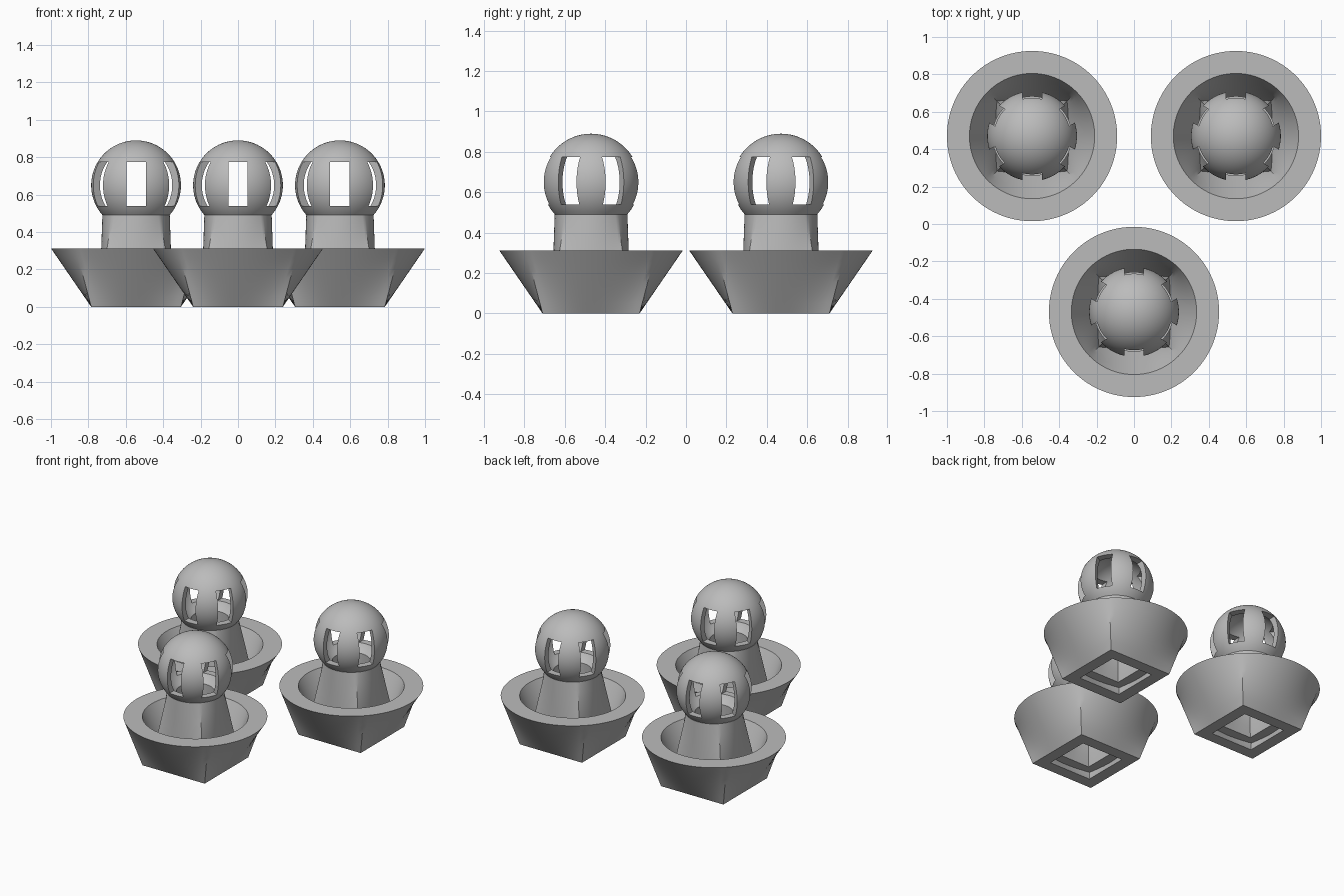
import bpy, bmesh, math
from mathutils import Matrix

if "Cube" in bpy.data.objects:
    bpy.data.objects.remove(bpy.data.objects["Cube"])

SEG = 96
ROWS = 6
CENTRES = [(-0.545, 0.47), (0.545, 0.47), (0.0, -0.47)]

grey = bpy.data.materials.new("plain grey")
grey.diffuse_color = (0.5, 0.5, 0.5, 1)
grey.use_nodes = True
grey.node_tree.nodes["Principled BSDF"].inputs["Base Color"].default_value = grey.diffuse_color


def finish(bm, name):
    bmesh.ops.remove_doubles(bm, verts=bm.verts, dist=1e-5)
    bmesh.ops.recalc_face_normals(bm, faces=bm.faces)
    mesh = bpy.data.meshes.new(name)
    bm.to_mesh(mesh)
    bm.free()
    mesh.materials.append(grey)
    obj = bpy.data.objects.new(name, mesh)
    bpy.context.collection.objects.link(obj)
    return obj


def smooth(obj, angle=30):
    bpy.ops.object.select_all(action='DESELECT')
    obj.select_set(True)
    bpy.context.view_layer.objects.active = obj
    bpy.ops.object.shade_smooth_by_angle(angle=math.radians(angle))


def bridge(bm, a, b):
    for i in range(SEG):
        j = (i + 1) % SEG
        bm.faces.new((a[i], a[j], b[j], b[i]))


def loft_wall(bm, half, radius, z0, z1):
    """Rings blending from a square at z0 to a circle at z1."""
    rings = []
    for k in range(ROWS + 1):
        t = k / ROWS
        ring = []
        for i in range(SEG):
            a = 2 * math.pi * i / SEG
            c, s = math.cos(a), math.sin(a)
            r = (1 - t) * half / max(abs(c), abs(s)) + t * radius
            ring.append(bm.verts.new((r * c, r * s, z0 + t * (z1 - z0))))
        rings.append(ring)
    for a, b in zip(rings, rings[1:]):
        bridge(bm, a, b)
    return rings[0], rings[-1]


def square_to_round_tube(name, outer, inner, z0, z1):
    bm = bmesh.new()
    out_low, out_top = loft_wall(bm, *outer, z0, z1)
    in_low, in_top = loft_wall(bm, *inner, z0, z1)
    bridge(bm, out_low, in_low)
    bridge(bm, out_top, in_top)
    obj = finish(bm, name)
    smooth(obj)
    return obj


# Flared pot and hollow stem, both square below and round above
pot = square_to_round_tube("pot", (0.24, 0.455), (0.16, 0.335), 0.0, 0.313)
stem = square_to_round_tube("stem", (0.195, 0.18), (0.125, 0.12), 0.06, 0.49)

# Hollow ball, cut open where it meets the stem
ZC, R_OUT, R_IN, Z_CUT = 0.65, 0.24, 0.2, 0.49


def arc(radius, n=32):
    low = math.asin((Z_CUT - ZC) / radius)
    angles = [low + (math.pi / 2 - low) * i / n for i in range(n + 1)]
    return [(radius * math.cos(a), 0, ZC + radius * math.sin(a)) for a in angles]


bm = bmesh.new()
profile = [bm.verts.new(p) for p in arc(R_OUT)[::-1] + arc(R_IN)]
edges = [bm.edges.new(pair) for pair in zip(profile, profile[1:])]
bmesh.ops.spin(bm, geom=profile + edges, cent=(0, 0, 0), axis=(0, 0, 1),
               angle=2 * math.pi, steps=SEG, use_merge=True)
ball = finish(bm, "ball")

# Six windows from three straight slots through the ball
cutters = []
for deg in (30, 90, 150):
    bm = bmesh.new()
    bmesh.ops.create_cube(bm, size=1, matrix=Matrix.Translation((0, 0, 0.658))
                          @ Matrix.Rotation(math.radians(deg), 4, 'Z')
                          @ Matrix.Diagonal((0.6, 0.104, 0.235, 1)))
    cutter = finish(bm, "window_cutter")
    cutter.hide_render = True
    cutters.append(cutter)
    mod = ball.modifiers.new("window", 'BOOLEAN')
    mod.operation = 'DIFFERENCE'
    mod.solver = 'EXACT'
    mod.object = cutter
bpy.context.view_layer.objects.active = ball
for mod in list(ball.modifiers):
    bpy.ops.object.modifier_apply(modifier=mod.name)
for cutter in cutters:
    bpy.data.objects.remove(cutter)
smooth(ball)

# Place the three identical sets
for part in (pot, stem, ball):
    for x, y in CENTRES[1:]:
        copy = part.copy()
        copy.location = (x, y, 0)
        bpy.context.collection.objects.link(copy)
    part.location = (*CENTRES[0], 0)
